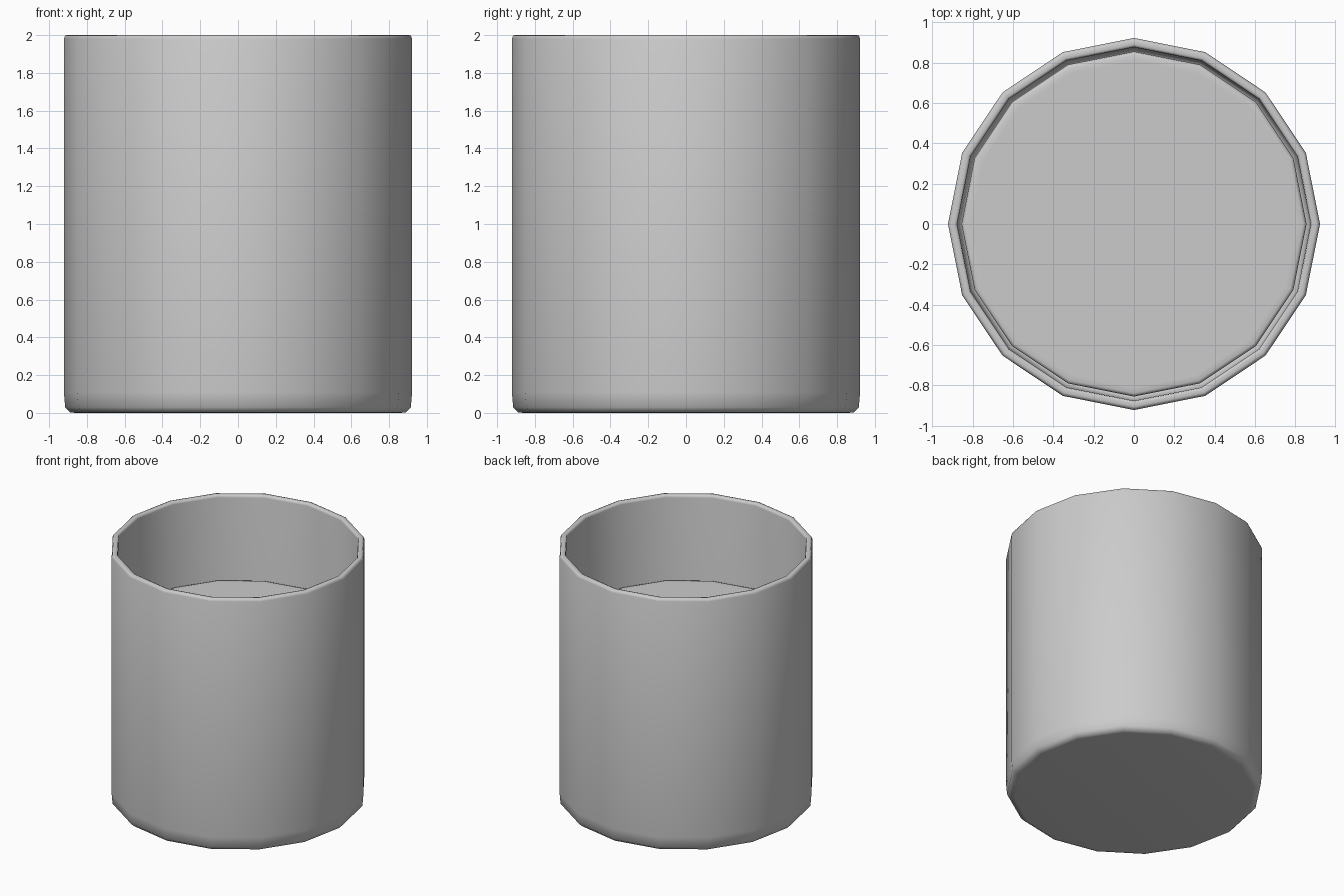
import bpy, bmesh
from math import cos, sin, pi

if "Cube" in bpy.data.objects:
    bpy.data.objects.remove(bpy.data.objects["Cube"])

SIDES = 16


def lathe(name, profile):
    """Revolve an (r, z) profile, closing both ends with flat caps."""
    bm = bmesh.new()
    rings = [[bm.verts.new((r * cos(2 * pi * i / SIDES), r * sin(2 * pi * i / SIDES), z))
              for i in range(SIDES)] for r, z in profile]
    for a, b in zip(rings, rings[1:]):
        for i in range(SIDES):
            j = (i + 1) % SIDES
            bm.faces.new((a[i], a[j], b[j], b[i]))
    bm.faces.new(rings[0][::-1])
    bm.faces.new(rings[-1])
    bmesh.ops.recalc_face_normals(bm, faces=bm.faces)
    for f in bm.faces:
        f.smooth = True
    mesh = bpy.data.meshes.new(name)
    bm.to_mesh(mesh)
    bm.free()
    obj = bpy.data.objects.new(name, mesh)
    bpy.context.collection.objects.link(obj)
    return obj


# Thin-walled jar: base, outer wall, softened rim, inner wall, inner base
lathe("jar", [(0.86, 0), (0.89, 0.003), (0.915, 0.03), (0.922, 0.11),
              (0.922, 1.98), (0.915, 1.997), (0.905, 2.0),
              (0.89, 2.0), (0.88, 1.997), (0.876, 1.98),
              (0.876, 0.12), (0.868, 0.07), (0.85, 0.05), (0.82, 0.05)])

# Filling with a softened edge, a small gap inside the wall
lathe("filling", [(0.82, 0.06), (0.855, 0.1), (0.855, 1.32),
                  (0.851, 1.335), (0.838, 1.34), (0.81, 1.34)])
